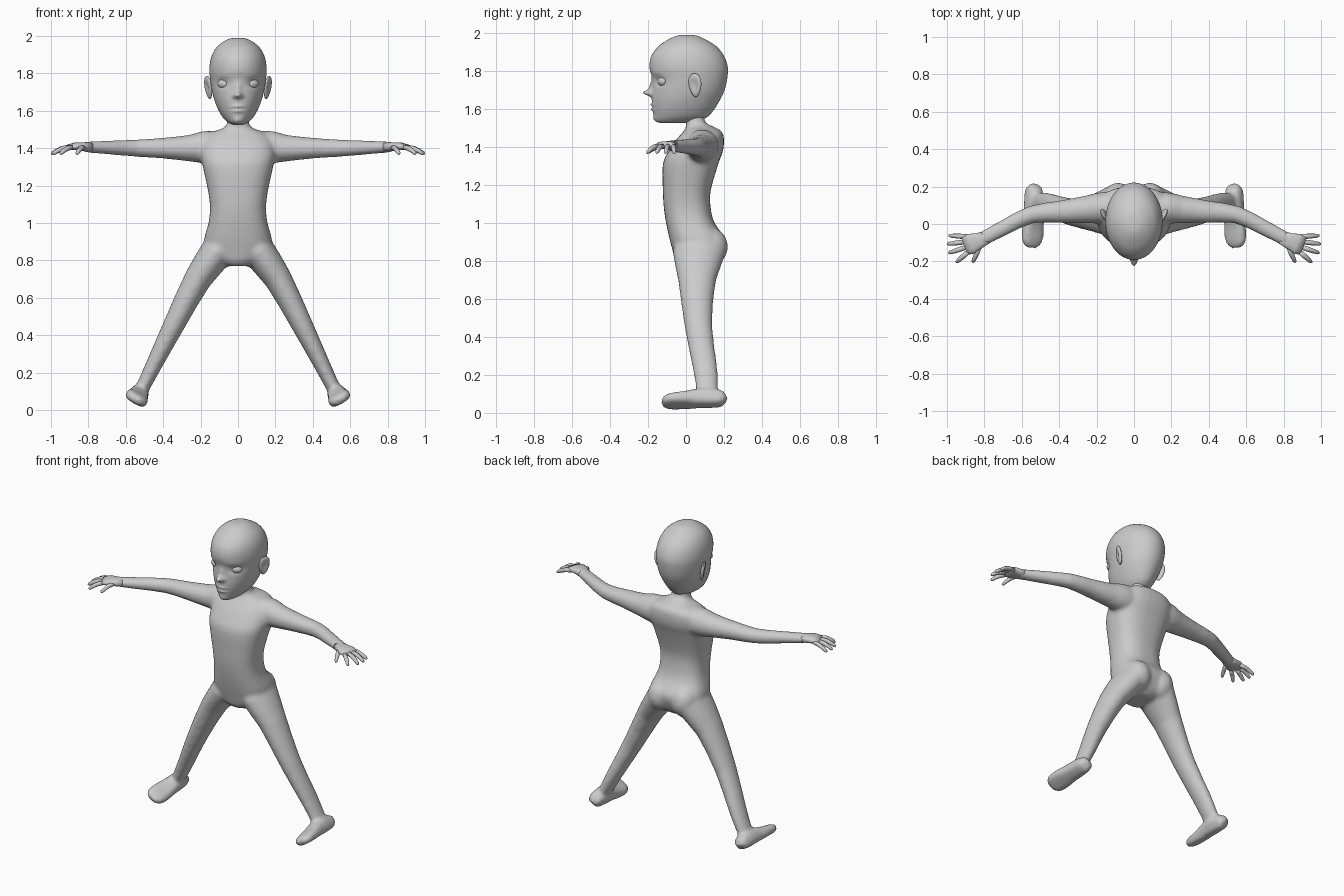
import bpy, bmesh, math
from mathutils import Vector, Matrix

cube = bpy.data.objects.get("Cube")
if cube:
    bpy.data.objects.remove(cube)

grey = bpy.data.materials.new("plain grey")
grey.use_nodes = True
COLOR = (0.6, 0.6, 0.6, 1)
grey.diffuse_color = COLOR
grey.node_tree.nodes["Principled BSDF"].inputs["Base Color"].default_value = COLOR


def finish(bm, name):
    bmesh.ops.recalc_face_normals(bm, faces=bm.faces)
    for f in bm.faces:
        f.smooth = True
    mesh = bpy.data.meshes.new(name)
    bm.to_mesh(mesh)
    bm.free()
    mesh.materials.append(grey)
    ob = bpy.data.objects.new(name, mesh)
    bpy.context.collection.objects.link(ob)
    return ob


def bridge(bm, rings):
    loops = [[bm.verts.new(p) for p in ring] for ring in rings]
    n = len(loops[0])
    for a, b in zip(loops, loops[1:]):
        for i in range(n):
            j = (i + 1) % n
            bm.faces.new((a[i], a[j], b[j], b[i]))
    bm.faces.new(loops[0])
    bm.faces.new(loops[-1])
    return loops


def oval(c, u, v, n, power=2):
    pts = []
    for i in range(n):
        a = 2 * math.pi * i / n
        ca, sa = math.cos(a), math.sin(a)
        pts.append(c + u * math.copysign(abs(ca) ** (2 / power), ca)
                   + v * math.copysign(abs(sa) ** (2 / power), sa))
    return pts


def tube(bm, rows, ref, n=16, power=2, flip=1):
    # rows: x, y, z, half width, half depth
    pts = [Vector(r[:3]) for r in rows]
    rings = []
    for i, r in enumerate(rows):
        t = (pts[min(i + 1, len(pts) - 1)] - pts[max(i - 1, 0)]).normalized()
        side = t.cross(Vector(ref)).normalized()
        ring = oval(pts[i], side * r[3], side.cross(t) * r[4], n, power)
        rings.append([Vector((p.x * flip, p.y, p.z)) for p in ring])
    bridge(bm, rings)


def stack(bm, rows, n, power=2):
    # rows: z, half width, front y, back y
    return bridge(bm, [oval(Vector((0, (f + b) / 2, z)), Vector((w, 0, 0)),
                            Vector((0, (b - f) / 2, 0)), n, power) for z, w, f, b in rows])


def refine(rows, steps):
    out = []
    for i in range(len(rows) - 1):
        p = [rows[max(0, min(len(rows) - 1, i + k))] for k in (-1, 0, 1, 2)]
        for s in range(steps):
            t = s / steps
            out.append([b + t * (c - a) / 2 + t * t * (a - 2.5 * b + 2 * c - d / 2)
                        + t ** 3 * (1.5 * (b - c) + (d - a) / 2) for a, b, c, d in zip(*p)])
    return out + [rows[-1]]


# Body: torso and neck, arms, legs and feet fused into one skin
body = bmesh.new()
TORSO = [(.77, .07, -.03, .13), (.80, .12, -.055, .17), (.86, .175, -.072, .2), (.92, .18, -.088, .205),
         (1.0, .158, -.105, .15), (1.08, .15, -.117, .13), (1.17, .16, -.122, .13),
         (1.31, .19, -.122, .17), (1.38, .2, -.09, .195), (1.44, .19, -.05, .2),
         (1.48, .15, -.015, .19), (1.505, .085, 0, .15), (1.53, .058, 0, .1), (1.58, .058, 0, .1)]
stack(body, refine(TORSO, 3), 32, 2.5)
ARM = [(.05, .085, 1.405, .09, .085), (.18, .085, 1.405, .085, .088), (.25, .078, 1.4, .075, .073),
       (.4, .065, 1.4, .06, .056), (.55, .05, 1.4, .048, .046), (.68, -.012, 1.403, .043, .038),
       (.8, -.075, 1.406, .04, .03), (.83, -.09, 1.406, .04, .025)]
LEG = [(.07, .07, .93, .08, .115), (.115, .068, .84, .09, .138), (.215, .058, .7, .074, .1),
       (.34, .065, .46, .058, .073), (.45, .1, .24, .044, .065), (.51, .112, .12, .038, .057),
       (.54, .115, .07, .036, .054)]
FOOT = [(.205, .03, .05), (.185, .045, .085), (.12, .052, .1), (.05, .054, .09),
        (-.02, .062, .07), (-.08, .063, .06), (-.11, .05, .05), (-.125, .03, .035)]
foot_up = Vector((-.5, 0, .86))
sole = Vector((.558, 0, .036))
foot_rows = []
for y, w, h in FOOT:
    c = sole + foot_up * h / 2
    foot_rows.append((c.x, y, c.z, w, h / 2))
for s in (1, -1):
    tube(body, refine(ARM, 2), (0, 0, 1), flip=s)
    tube(body, refine(LEG, 2), (0, 1, 0), 20, flip=s)
    tube(body, foot_rows, foot_up, 20, 3, flip=s)
    # rounded seat
    bmesh.ops.create_uvsphere(body, u_segments=16, v_segments=10, radius=1, matrix=Matrix.Translation(
        (s * .085, .13, .875)) @ Matrix.Diagonal((.085, .092, .1, 1)))
skin = finish(body, "body")
remesh = skin.modifiers.new("fuse", 'REMESH')
remesh.mode = 'VOXEL'
remesh.voxel_size = .011
remesh.use_smooth_shade = True
smooth = skin.modifiers.new("soften", 'SMOOTH')
smooth.factor = .5
smooth.iterations = 8

# Hands: palm, four fingers and thumb
PALM = [(.79, -.072, 1.406, .036, .026), (.83, -.09, 1.408, .043, .023),
        (.87, -.105, 1.41, .055, .02), (.905, -.118, 1.405, .05, .014)]
FINGERS = [((.885, -.068), (.99, -.062)), ((.9, -.095), (.998, -.107)),
           ((.9, -.125), (.99, -.155)), ((.885, -.148), (.95, -.205)), ((.825, -.12), (.862, -.205))]
for s, name in ((1, "left_hand"), (-1, "right_hand")):
    hand = bmesh.new()
    tube(hand, PALM, (0, 0, 1), 16, 2.5, s)
    for (x0, y0), (x1, y1) in FINGERS:
        rows = []
        for t, r in ((0, .013), (.4, .0135), (.7, .012), (.92, .01), (1, .005)):
            rows.append((x0 + t * (x1 - x0), y0 + t * (y1 - y0), 1.405 - .037 * t * t, r, r))
        tube(hand, rows, (0, 0, 1), 10, 2, s)
    finish(hand, name)

# Head: refined oval rings with sculpted nose, sockets and lips
head = bmesh.new()
HEAD = [(1.525, .025, -.13, -.02), (1.535, .05, -.158, .06), (1.56, .078, -.168, .115),
        (1.6, .103, -.176, .15), (1.65, .124, -.18, .18), (1.7, .138, -.178, .203), (1.76, .148, -.178, .217),
        (1.82, .153, -.192, .22), (1.88, .145, -.182, .2), (1.93, .122, -.145, .16),
        (1.965, .085, -.095, .105), (1.985, .045, -.05, .06), (1.99, .012, -.015, .02)]
stack(head, refine(HEAD, 6), 72)
# x, z, spread x, spread z, forward amount
DENTS = [(0, 1.685, .017, .016, .046), (0, 1.72, .014, .03, .014), (.018, 1.677, .01, .01, .012),
         (.08, 1.745, .03, .022, -.014), (.08, 1.79, .04, .014, .004), (0, 1.622, .03, .006, .011),
         (0, 1.598, .026, .007, .011), (0, 1.61, .034, .004, -.006), (0, 1.55, .03, .015, .006)]
for v in head.verts:
    if v.co.y < -.05:
        x, z = abs(v.co.x), v.co.z
        v.co.y -= sum(a * math.exp(-((x - cx) / sx) ** 2 - ((z - cz) / sz) ** 2)
                      for cx, cz, sx, sz, a in DENTS)
finish(head, "head")

# Eyes and ears
for s, side in ((1, "left"), (-1, "right")):
    eye = bmesh.new()
    bmesh.ops.create_uvsphere(eye, u_segments=20, v_segments=12, radius=1, matrix=Matrix.Translation(
        (s * .079, -.127, 1.745)) @ Matrix.Rotation(s * .5, 4, 'Z') @ Matrix.Diagonal((.034, .02, .024, 1)))
    finish(eye, side + "_eye")
    ear = bmesh.new()
    bmesh.ops.create_uvsphere(ear, u_segments=20, v_segments=14, radius=1)
    for v in ear.verts:
        # hollow bowl on the outer side, narrow lobe below
        r = math.hypot(v.co.y, v.co.z)
        if v.co.x > 0:
            v.co.x -= .9 * max(0, 1 - r / .75)
        v.co.y *= 1 + .25 * v.co.z
    place = (Matrix.Translation((.158, .048, 1.725)) @ Matrix.Rotation(-.45, 4, 'Z')
             @ Matrix.Rotation(.15, 4, 'Y') @ Matrix.Diagonal((.014, .036, .063, 1)))
    bmesh.ops.transform(ear, matrix=Matrix.Diagonal((s, 1, 1, 1)) @ place, verts=ear.verts)
    finish(ear, side + "_ear")
